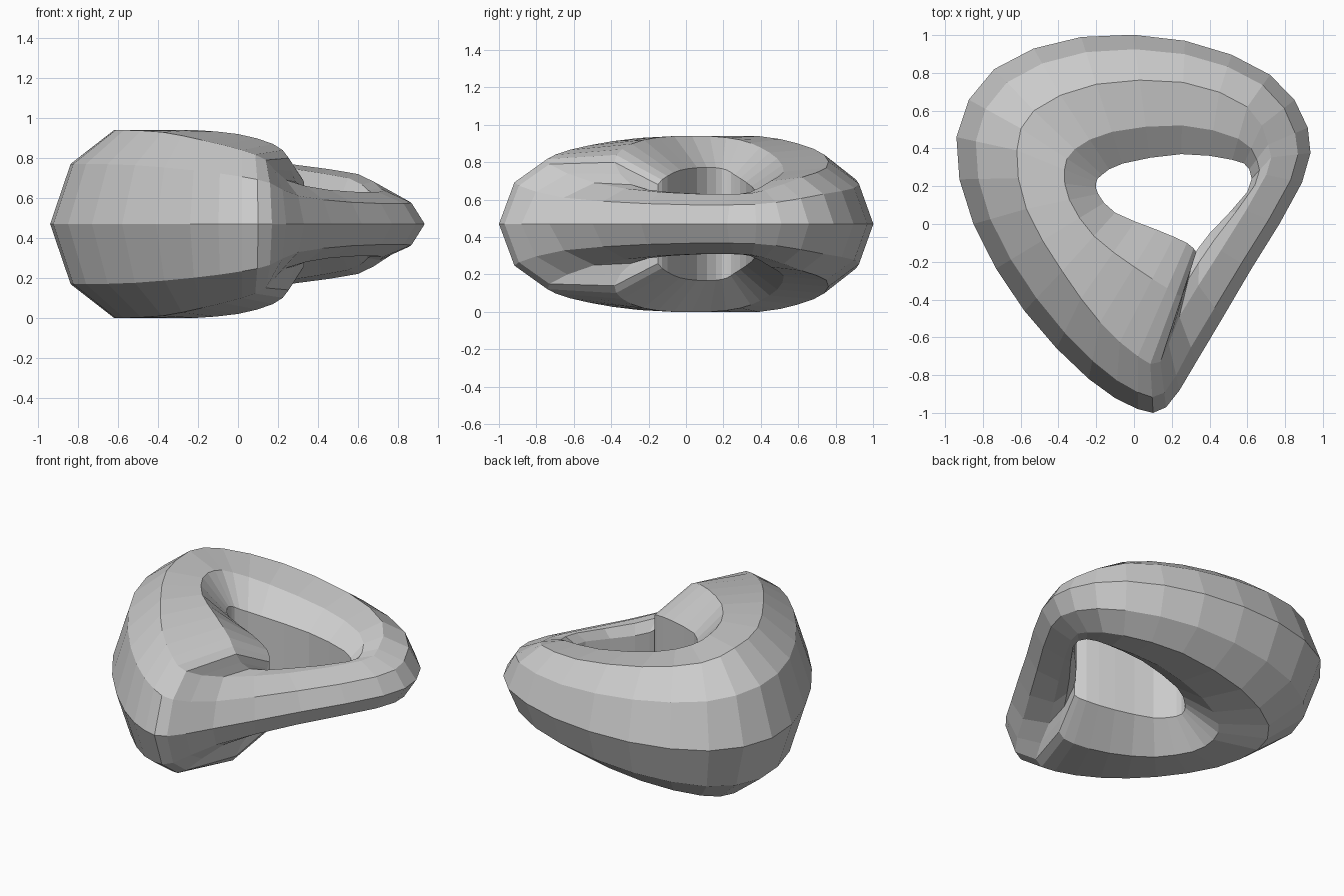
import bpy
import bmesh
from mathutils import Vector

cube = bpy.data.objects.get("Cube")
if cube:
    bpy.data.objects.remove(cube, do_unlink=True)

# Stations round the ring, in hundredths:
# outer x, y, crest x, y, inner x, y, crest half height, inner rim half height
STATIONS = [
    (92, 51, 71, 42, 61, 29, 18, 17),
    (72, 79, 60, 62, 52, 34, 25, 23),
    (27, 97, 26, 75, 25, 37, 30, 28),
    (-28, 99, -20, 74, -6, 32, 37, 35),
    (-74, 82, -53, 60, -17, 26, 43, 41),
    (-94, 46, -62, 39, -20, 22, 47, 45),
    (-85, 0, -57, 8, -19, 16, 47, 47),
    (-58, -46, -38, -25, -10, 6, 46, 47),
    (-24, -82, -18, -52, 12, -3, 42, 45),
    (2, -98, 2, -70, 28, -10, 37, 40),
    (17, -97, 14, -73, 33, -15, 32, 33),
    (33, -73, 24, -49, 32, -16, 22, 21),
    (62, -24, 46, -14, 40, -5, 17, 17),
    (89, 22, 70, 26, 60, 17, 16, 16),
]
MID_Z = 0.47
SHOULDER = 0.64


def midpoint(i):
    """Smooth in-between station after station i on the closed loop."""
    n = len(STATIONS)
    a, b, c, d = (STATIONS[(i + k) % n] for k in (-1, 0, 1, 2))
    return [(9 * (q + r) - p - s) / 16 for p, q, r, s in zip(a, b, c, d)]


def cross_section(station):
    """Nine-sided section: pointed outside, broad crest, upright inner wall."""
    ox, oy, cx, cy, ix, iy, crest_h, rim_h = (v / 100 for v in station)
    outer, crest, inner = Vector((ox, oy)), Vector((cx, cy)), Vector((ix, iy))
    crest_h, rim_h = min(crest_h, MID_Z), min(rim_h, MID_Z)
    upper = [
        (outer.lerp(crest, 0.32), crest_h * SHOULDER),
        (crest, crest_h),
        (crest.lerp(inner, 0.6), rim_h),
        (inner, rim_h * SHOULDER),
    ]
    lower = [(p, -z) for p, z in reversed(upper)]
    return [(p.x, p.y, MID_Z + z) for p, z in [(outer, 0)] + upper + lower]


# Loft the sections into one closed ring
bm = bmesh.new()
rings = []
for i, station in enumerate(STATIONS):
    for s in (station, midpoint(i)):
        rings.append([bm.verts.new(co) for co in cross_section(s)])
for i, ring in enumerate(rings):
    following = rings[(i + 1) % len(rings)]
    for j in range(len(ring)):
        k = (j + 1) % len(ring)
        bm.faces.new((ring[j], following[j], following[k], ring[k]))
bmesh.ops.recalc_face_normals(bm, faces=bm.faces)

mesh = bpy.data.meshes.new("twisted_ring")
bm.to_mesh(mesh)
bm.free()
ring_object = bpy.data.objects.new("twisted_ring", mesh)
bpy.context.collection.objects.link(ring_object)

# Plain grey finish
grey = bpy.data.materials.new("light_grey")
grey.use_nodes = True
colour = (0.6, 0.6, 0.6, 1)
grey.diffuse_color = colour
grey.node_tree.nodes["Principled BSDF"].inputs["Base Color"].default_value = colour
mesh.materials.append(grey)
